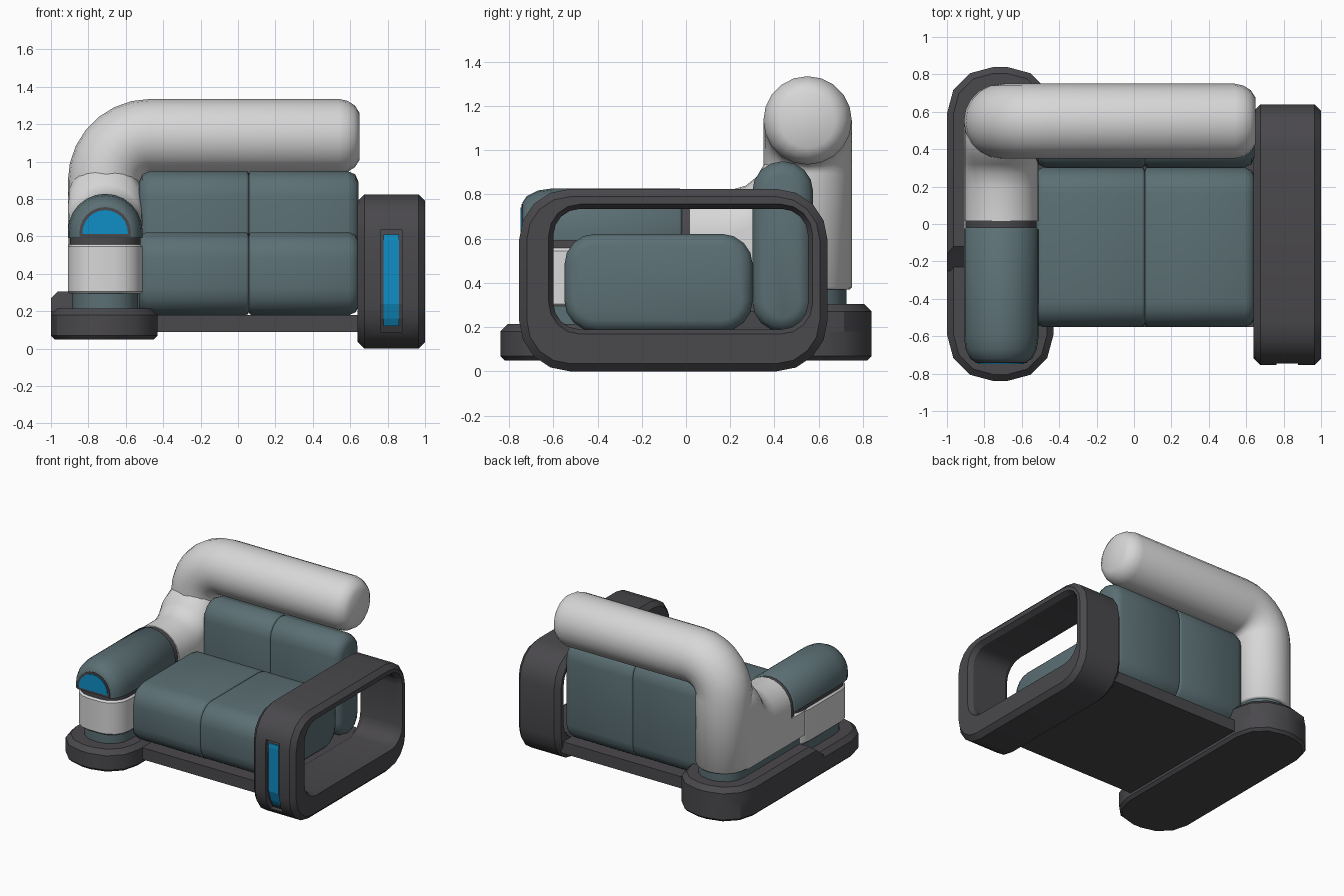
import bpy, bmesh, math

if "Cube" in bpy.data.objects:
    bpy.data.objects.remove(bpy.data.objects["Cube"])

def mat(name, r, g, b):
    m = bpy.data.materials.new(name)
    m.diffuse_color = (r, g, b, 1)
    m.use_nodes = True
    m.node_tree.nodes["Principled BSDF"].inputs["Base Color"].default_value = m.diffuse_color
    return m

SHELL = mat("light grey shell", 0.68, 0.68, 0.68)
TEAL = mat("teal fabric", 0.105, 0.16, 0.175)
DARK = mat("charcoal frame", 0.068, 0.065, 0.072)
BLUE = mat("blue panel", 0.005, 0.27, 0.56)

def loft(name, rings, material, angle=35, closed=False):
    """Skin a list of equal-length point rings; cap the ends unless closed."""
    bm = bmesh.new()
    vs = [[bm.verts.new(p) for p in ring] for ring in rings]
    n = len(vs[0])
    pairs = list(zip(vs, vs[1:])) + ([(vs[-1], vs[0])] if closed else [])
    for a, b in pairs:
        for i in range(n):
            j = (i + 1) % n
            bm.faces.new((a[i], a[j], b[j], b[i]))
    if not closed:
        bm.faces.new(vs[0][::-1])
        bm.faces.new(vs[-1])
    bmesh.ops.recalc_face_normals(bm, faces=bm.faces)
    me = bpy.data.meshes.new(name)
    bm.to_mesh(me)
    bm.free()
    me.materials.append(material)
    ob = bpy.data.objects.new(name, me)
    bpy.context.collection.objects.link(ob)
    bpy.ops.object.select_all(action='DESELECT')
    ob.select_set(True)
    bpy.context.view_layer.objects.active = ob
    if angle:
        bpy.ops.object.shade_smooth_by_angle(angle=math.radians(angle))
    return ob

def rrect(a0, a1, b0, b1, r, n=4, inset=0):
    """Rounded rectangle outline."""
    a0, a1, b0, b1 = a0 + inset, a1 - inset, b0 + inset, b1 - inset
    r = max(r - inset, 0.01)
    pts = []
    for k, (ca, cb) in enumerate(((a1 - r, b1 - r), (a0 + r, b1 - r), (a0 + r, b0 + r), (a1 - r, b0 + r))):
        for i in range(n + 1):
            t = math.pi / 2 * (k + i / n)
            pts.append((ca + r * math.cos(t), cb + r * math.sin(t)))
    return pts

def arch(cx, w, z0, z1, inset=0, n=12):
    """Flat-bottomed outline with a half-round top."""
    w, top = w - inset, z1 - inset
    spring = top - w
    return [(cx - w, z0), (cx + w, z0)] + [
        (cx + w * math.cos(math.pi * i / n), max(spring, z0 + 0.005) + (top - max(spring, z0 + 0.005)) * math.sin(math.pi * i / n))
        for i in range(n + 1)]

def on_x(t, pts): return [(t, a, b) for a, b in pts]
def on_y(t, pts): return [(a, t, b) for a, b in pts]
def on_z(t, pts): return [(a, b, t) for a, b in pts]

# right side frame: rounded ring with bevelled rims
outer = (-0.755, 0.64, 0.0, 0.825, 0.23)
hole = (-0.61, 0.562, 0.18, 0.745, 0.13)
prof = [(0.64, 0.035), (0.675, 0.0), (0.965, 0.0), (1.0, 0.035)]
rings = [on_x(x, rrect(*outer, inset=i)) for x, i in prof]
rings += [on_x(x, rrect(*hole, inset=-i * 0.6 + 0.01)) for x, i in reversed(prof)]
frame = loft("side_frame", rings, DARK, 30, closed=True)

# recess in the front of the frame, with a blue panel in it
back = [(-0.665, 0.09), (-0.705, 0.16), (-0.73, 0.24), (-0.733, 0.58), (-0.722, 0.635)]
cut = loft("recess_cutter", [on_x(x, [(-0.9, 0.09)] + back + [(-0.9, 0.635)]) for x in (0.762, 0.878)], DARK, 0)
cut.hide_render = True
mod = frame.modifiers.new("recess", 'BOOLEAN')
mod.operation, mod.object, mod.solver = 'DIFFERENCE', cut, 'EXACT'
bpy.ops.object.select_all(action='DESELECT')
frame.select_set(True)
bpy.context.view_layer.objects.active = frame
bpy.ops.object.modifier_apply(modifier=mod.name)
bpy.data.objects.remove(cut)
strip = [(-0.683, 0.12)] + back[1:4] + [(-0.73, 0.61)]
loft("frame_panel", [on_x(x, [(y - 0.008, z) for y, z in strip] + [(y + 0.001, z) for y, z in reversed(strip)])
                     for x in (0.778, 0.862)], BLUE, 0)

# floor plate under the seat
loft("floor_plate", [on_z(z, rrect(-0.6, 0.68, -0.55, 0.58, 0.02, 1)) for z in (0.09, 0.18)], DARK, 30)

# left foot: long rounded base plus a raised rear half with a sloped step
foot = (-1.0, -0.43, -0.84, 0.84, 0.25)
loft("left_foot", [on_z(z, rrect(*foot, n=3, inset=i)) for z, i in
                   ((0.05, 0.02), (0.07, 0), (0.18, 0), (0.215, 0.035))], DARK, 30)

def rear(pts, y0):
    return [(x, max(y, y0)) for x, y in pts]

loft("left_foot_rear", [on_z(z, rear(rrect(*foot, n=3, inset=i), y)) for z, i, y in
                        ((0.10, 0.0, -0.25), (0.20, 0.0, -0.25), (0.27, 0.0, -0.16), (0.305, 0.035, -0.12))], DARK, 30)

# teal plinths between foot and shell
plinth = (-0.885, -0.535, -0.715, 0.725, 0.16)
loft("plinth_front", [on_z(z, rrect(*plinth)) for z in (0.19, 0.305)], TEAL)
loft("plinth_rear", [on_z(z, rear(rrect(*plinth), -0.14)) for z in (0.2, 0.38)], TEAL)

# shell under the armrest, stepped like the foot
loft("shell_front", [on_z(z, rrect(-0.91, -0.51, -0.74, -0.05, 0.15, inset=i)) for z, i in
                     ((0.295, 0.01), (0.305, 0), (0.545, 0), (0.558, 0.012))], SHELL)
loft("shell_lower_rear", [on_z(z, rrect(-0.91, -0.51, -0.16, 0.55, 0.01, 1)) for z in (0.37, 0.556)], SHELL)

# arched shell behind the armrest, rising in a fillet to the tube
CX = -0.71
loft("shell_arch", [on_y(y, arch(CX, 0.2, 0.37, z)) for y, z in
                    ((0.015, 0.82), (0.2, 0.82), (0.27, 0.84), (0.32, 0.88), (0.36, 0.95), (0.45, 1.0), (0.55, 1.0))], SHELL, 50)

# bent tube: upright, quarter bend, backrest rail with rounded end
R, BEND = 0.2, 0.24
path = [(CX, 0.37, 0, R - 0.01), (CX, 0.38, 0, R)]
path += [(CX + BEND - BEND * math.cos(t), 0.895 + BEND * math.sin(t), t, R)
         for t in [math.pi / 2 * i / 7 for i in range(8)]]
path += [(x, 1.135, math.pi / 2, r) for x, r in ((0.54, 0.2), (0.585, 0.19), (0.625, 0.165), (0.65, 0.125))]
rings = []
for x, z, t, r in path:
    rings.append([(x - r * math.cos(a) * math.cos(t), 0.55 + r * math.sin(a), z + r * math.cos(a) * math.sin(t))
                  for a in [2 * math.pi * i / 20 for i in range(20)]])
loft("backrest_tube", rings, SHELL, 50)

# dark gasket below and behind the armrest
loft("gasket_lower", [on_z(z, rrect(-0.898, -0.522, -0.728, 0.0, 0.14)) for z in (0.55, 0.6)], DARK)
loft("gasket_rear", [on_y(y, arch(CX, 0.19, 0.55, 0.812)) for y in (-0.03, 0.02)], DARK)

# padded armrest with rounded front
loft("armrest", [on_y(y, arch(CX, 0.2, 0.592, 0.828, i)) for y, i in
                 ((-0.74, 0.065), (-0.72, 0.035), (-0.67, 0.01), (-0.6, 0), (-0.03, 0), (-0.018, 0.012))], TEAL, 50)

# blue half-round window with dark rim on the armrest front
loft("armrest_window_rim", [on_y(y, arch(CX, 0.138, 0.597, 0.757)) for y in (-0.744, -0.738)], DARK, 0)
loft("armrest_window", [on_y(y, arch(CX, 0.122, 0.612, 0.741)) for y in (-0.748, -0.741)], BLUE, 0)

# seat and back cushions, two of each
def cushion(name, x0, x1, box, e0, e1):
    st = [(x0, e0), (x0 + 0.3 * e0, 0.3 * e0), (x0 + e0, 0), (x1 - e1, 0), (x1 - 0.3 * e1, 0.3 * e1), (x1, e1)]
    loft(name, [on_x(x, rrect(*box, inset=i)) for x, i in st], TEAL, 50)

SEAT = (-0.55, 0.302, 0.18, 0.622, 0.14)
BACK = (0.3, 0.575, 0.18, 0.95, 0.135)
cushion("seat_left", -0.53, 0.058, SEAT, 0.04, 0.015)
cushion("seat_right", 0.058, 0.645, SEAT, 0.015, 0.05)
cushion("back_left", -0.53, 0.058, BACK, 0.06, 0.015)
cushion("back_right", 0.058, 0.645, BACK, 0.015, 0.06)
